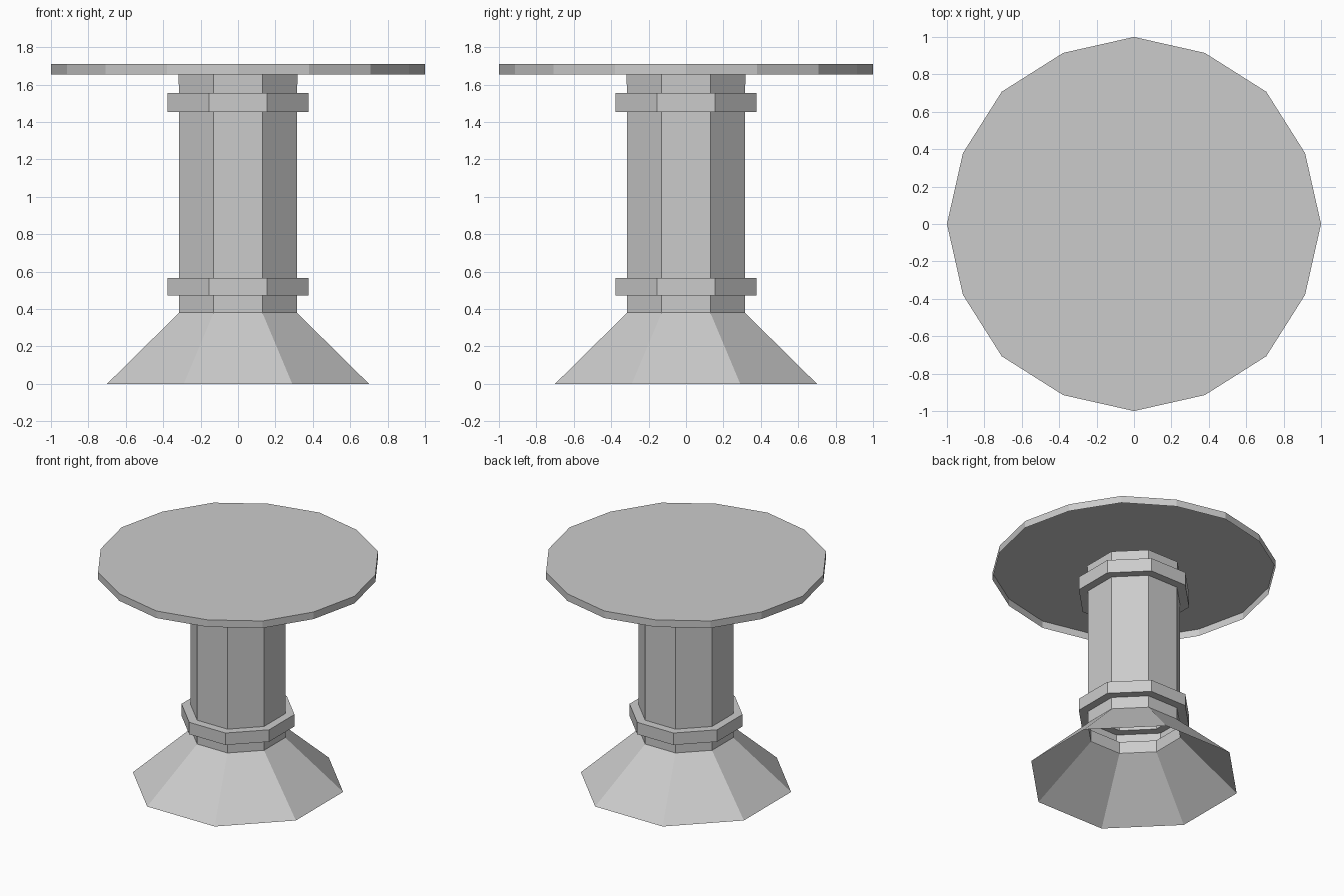
import bpy
import bmesh
from math import cos, sin, pi

cube = bpy.data.objects.get("Cube")
if cube:
    bpy.data.objects.remove(cube, do_unlink=True)

grey = bpy.data.materials.new("light grey")
grey.use_nodes = True
colour = (0.6, 0.6, 0.6, 1.0)
grey.diffuse_color = colour
grey.node_tree.nodes["Principled BSDF"].inputs["Base Color"].default_value = colour


def add_object(name, bm):
    mesh = bpy.data.meshes.new(name)
    bm.to_mesh(mesh)
    bm.free()
    mesh.materials.append(grey)
    obj = bpy.data.objects.new(name, mesh)
    bpy.context.collection.objects.link(obj)


def loft(bm, rings):
    """Join rings of vertices with quads, leaving both ends open."""
    for low, high in zip(rings, rings[1:]):
        for i in range(len(low)):
            j = (i + 1) % len(low)
            bm.faces.new((low[i], low[j], high[j], high[i]))


def octagon(bm, apothem, z):
    r = apothem / cos(pi / 8)
    angles = [(i + 0.5) * pi / 4 for i in range(8)]
    return [bm.verts.new((r * cos(a), r * sin(a), z)) for a in angles]


def table_ring(bm, z):
    """Sixteen corners, every second one pulled in a little."""
    ring = []
    for i in range(16):
        r = 0.99 if i % 2 else 1.0
        a = i * pi / 8
        ring.append(bm.verts.new((r * cos(a), r * sin(a), z)))
    return ring


# Hollow pedestal: flared foot, shaft and two collars in one shell
shaft, collar = 0.315, 0.376
profile = [
    (0.70, 0.0), (shaft + 0.003, 0.377), (shaft, 0.381),
    (shaft, 0.473), (collar, 0.473), (collar, 0.566), (shaft, 0.566),
    (shaft, 1.452), (collar, 1.452), (collar, 1.555), (shaft, 1.555),
    (0.319, 1.657),
]
bm = bmesh.new()
loft(bm, [octagon(bm, apothem, z) for apothem, z in profile])
add_object("pedestal", bm)

# Table top: a flat face with a rim hanging from its edge, open below
bm = bmesh.new()
rings = [table_ring(bm, 1.655), table_ring(bm, 1.71)]
loft(bm, rings)
bm.faces.new(rings[1])
add_object("table_top", bm)
